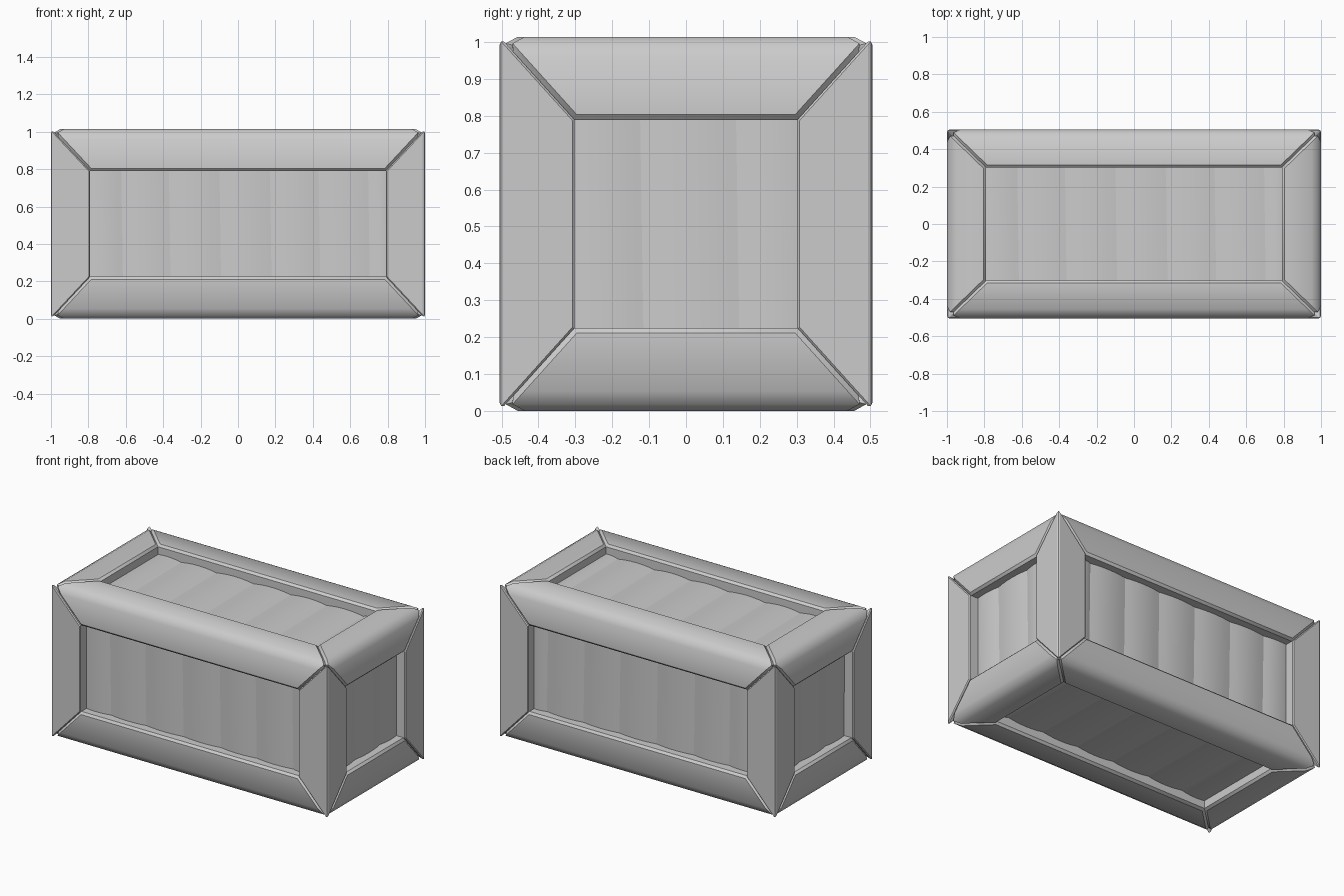
import bpy
import bmesh
import math
from mathutils import Vector

if "Cube" in bpy.data.objects:
    bpy.data.objects.remove(bpy.data.objects["Cube"], do_unlink=True)

HALF = Vector((1.0, 0.505, 0.507))      # half size of the crate
WIDTH = Vector((0.21, 0.203, 0.225))    # beam width along each axis
CENTRE = Vector((0, 0, HALF.z))
RECESS, BULGE, THICK = 0.06, 0.012, 0.05
NAMES = (("right", "left"), ("front", "back"), ("bottom", "top"))

grey = bpy.data.materials.new("plain_grey")
grey.use_nodes = True
colour = (0.6, 0.6, 0.6, 1)
grey.diffuse_color = colour
grey.node_tree.nodes["Principled BSDF"].inputs["Base Color"].default_value = colour


def finish(bm, name, angle, bevel=0):
    bmesh.ops.recalc_face_normals(bm, faces=bm.faces)
    mesh = bpy.data.meshes.new(name)
    bm.to_mesh(mesh)
    bm.free()
    mesh.materials.append(grey)
    obj = bpy.data.objects.new(name, mesh)
    bpy.context.collection.objects.link(obj)
    bpy.ops.object.select_all(action="DESELECT")
    obj.select_set(True)
    bpy.context.view_layer.objects.active = obj
    if bevel:
        mod = obj.modifiers.new("worn_edges", "BEVEL")
        mod.width = bevel
        mod.segments = 1
        mod.limit_method = "ANGLE"
        mod.angle_limit = math.radians(50)
        bpy.ops.object.modifier_apply(modifier=mod.name)
    bpy.ops.object.shade_smooth_by_angle(angle=math.radians(angle))


def beam(k, si, sj, name):
    """Mitred beam along axis k; the profile is in depths (0 outside, 1 inside)."""
    i, j = [n for n in range(3) if n != k]
    c = 0.06 if k == 2 else 0.24
    profile = [(c / 3, c / 3), (c, 0), (1, 0), (1, 1), (0, 1), (0, c)]
    bm = bmesh.new()
    rings = []
    for end in (-1, 1):
        ring = []
        for a, b in profile:
            p = Vector((0, 0, 0))
            p[i] = si * (HALF[i] - WIDTH[i] * a)
            p[j] = sj * (HALF[j] - WIDTH[j] * b)
            p[k] = end * (HALF[k] - WIDTH[k] * max(a, b))
            ring.append(bm.verts.new(p + CENTRE))
        rings.append(ring)
        # two mitre planes meet on the diagonal
        bm.faces.new(ring[:4])
        bm.faces.new([ring[0]] + ring[3:])
    lo, hi = rings
    for n in range(len(profile)):
        m = (n + 1) % len(profile)
        bm.faces.new((lo[n], lo[m], hi[m], hi[n]))
    finish(bm, name, 20 if k == 2 else 42, 0.014)


def planks(n, side, s, seams):
    """Row of slightly bowed planks on the face of axis n, seams spaced along s."""
    length = 3 - n - s
    reach = HALF[length] - WIDTH[length] + 0.05
    edge = HALF[s] - WIDTH[s] + 0.04
    cuts = [-edge] + seams + [edge]
    steps = 6
    bm = bmesh.new()
    for left, right in zip(cuts, cuts[1:]):
        # end planks carry on behind the frame
        section = [(t / steps, RECESS + BULGE * (2 * t / steps - 1) ** 2)
                   for t in range(steps + 1)]
        section += [(1, RECESS + THICK), (0, RECESS + THICK)]
        rings = []
        for end in (-1, 1):
            ring = []
            for t, depth in section:
                p = Vector((0, 0, 0))
                p[s] = left + (right - left) * t - 0.005 * end
                p[n] = side * (HALF[n] - depth)
                p[length] = end * reach
                ring.append(bm.verts.new(p + CENTRE))
            bm.faces.new(ring)
            rings.append(ring)
        lo, hi = rings
        for a in range(len(section)):
            b = (a + 1) % len(section)
            bm.faces.new((lo[a], lo[b], hi[b], hi[a]))
    finish(bm, NAMES[n][side > 0] + "_planks", 9)


# Frame of twelve beams
for k in range(3):
    i, j = [n for n in range(3) if n != k]
    for si in (-1, 1):
        for sj in (-1, 1):
            part = "post" if k == 2 else "beam"
            beam(k, si, sj, f"{NAMES[i][si > 0]}_{NAMES[j][sj > 0]}_{part}")

# Plank panels on all six sides
long_seams = [-0.62, -0.365, -0.095, 0.175, 0.435, 0.70]
for side in (-1, 1):
    planks(1, side, 0, long_seams)
    planks(2, side, 0, long_seams)
    planks(0, side, 1, [-0.12, 0.14])
